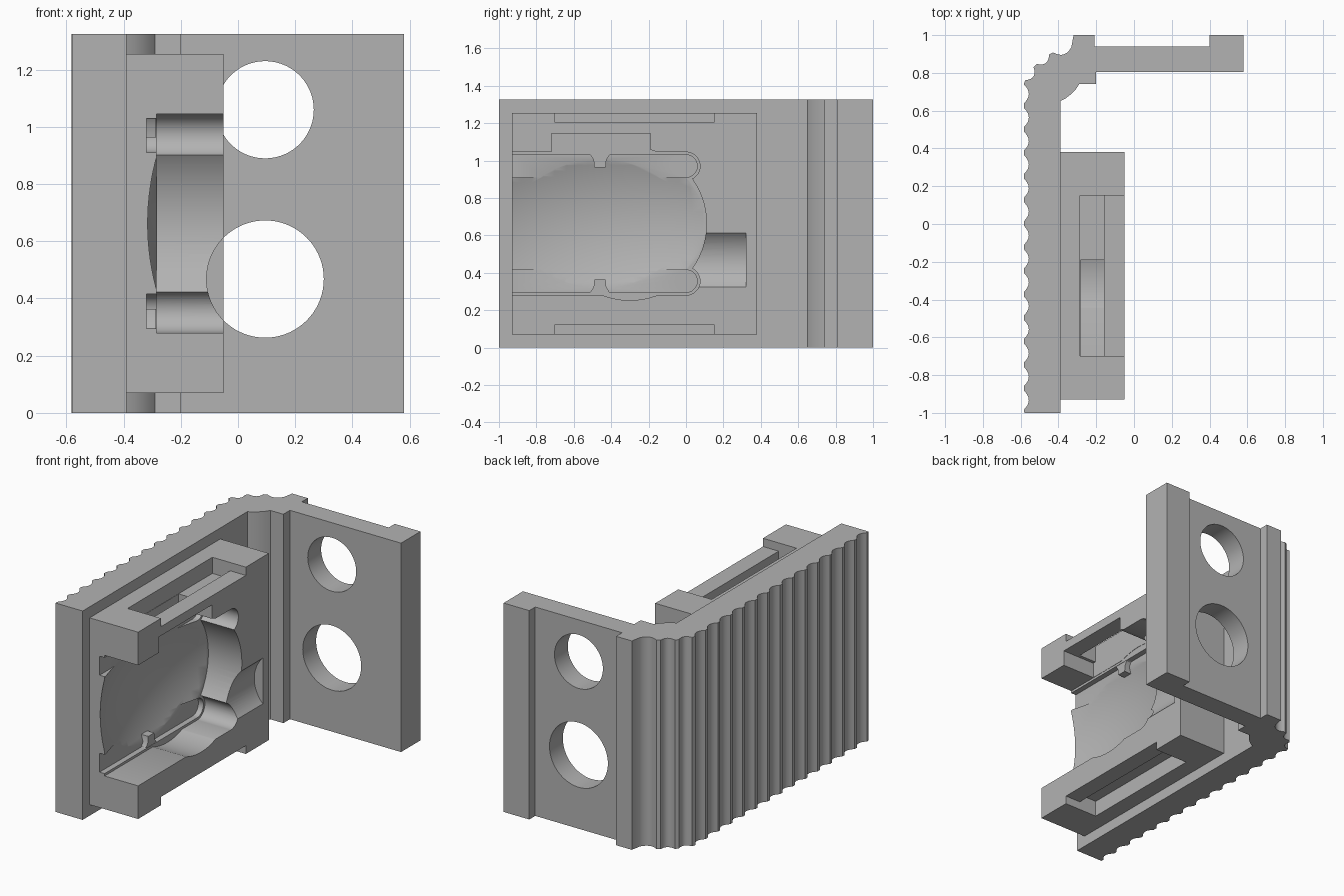
import bpy, bmesh, math
from mathutils import Vector, Matrix

cube = bpy.data.objects.get("Cube")
if cube:
    bpy.data.objects.remove(cube, do_unlink=True)

grey = bpy.data.materials.new("plain grey")
grey.use_nodes = True
COLOUR = (0.45, 0.45, 0.45, 1)
grey.diffuse_color = COLOUR
grey.node_tree.nodes["Principled BSDF"].inputs["Base Color"].default_value = COLOUR
HEIGHT = 1.325


def make(name, bm):
    bmesh.ops.recalc_face_normals(bm, faces=bm.faces)
    mesh = bpy.data.meshes.new(name)
    bm.to_mesh(mesh)
    bm.free()
    mesh.materials.append(grey)
    ob = bpy.data.objects.new(name, mesh)
    bpy.context.collection.objects.link(ob)
    return ob


def box(name, x, y, z):
    bm = bmesh.new()
    bmesh.ops.create_cube(bm, size=1)
    for v in bm.verts:
        v.co = [lo + (c + 0.5) * (hi - lo) for c, (lo, hi) in zip(v.co, (x, y, z))]
    return make(name, bm)


def prism(name, points, offset):
    bm = bmesh.new()
    face = bm.faces.new([bm.verts.new(p) for p in points])
    moved = bmesh.ops.extrude_face_region(bm, geom=[face])["geom"]
    bmesh.ops.translate(bm, vec=offset,
                        verts=[v for v in moved if isinstance(v, bmesh.types.BMVert)])
    return make(name, bm)


def rod(name, axis, centre, radius, length):
    bm = bmesh.new()
    turn = Matrix.Rotation(math.pi / 2, 4, "Y" if axis == "x" else "X")
    bmesh.ops.create_cone(bm, cap_ends=True, segments=72, radius1=radius, radius2=radius,
                          depth=length, matrix=Matrix.Translation(centre) @ turn)
    return make(name, bm)


def boolean(target, tool, operation="DIFFERENCE"):
    mod = target.modifiers.new("cut", "BOOLEAN")
    mod.operation = operation
    mod.solver = "EXACT"
    mod.object = tool
    bpy.context.view_layer.objects.active = target
    bpy.ops.object.modifier_apply(modifier=mod.name)
    bpy.data.objects.remove(tool, do_unlink=True)


# Scalloped outer edge: concave flutes between flat crests
def flutes(crests, depth=0.026, flat=0.012, steps=8):
    pts = []
    for a, b in zip(crests, crests[1:]):
        a, b = Vector(a), Vector(b)
        along = (b - a).normalized()
        inward = Vector((along.y, -along.x))
        a, b = a + along * flat, b - along * flat
        for i in range(steps + 1):
            t = i / steps
            pts.append(a.lerp(b, t) + inward * depth * 4 * t * (1 - t))
    return pts


# Corner bracket, extruded upwards from its plan outline
crests = [(-0.583, -0.995 + 0.1247 * i) for i in range(15)]
crests += [(-0.525, 0.84), (-0.44, 0.905), (-0.32, 0.94)]
plan = [(-0.39, -1), (-0.58, -1)] + [tuple(p) for p in flutes(crests)]
plan += [(-0.32, 1), (-0.21, 1), (-0.21, 0.94), (0.4, 0.94), (0.4, 1), (0.58, 1),
         (0.58, 0.806), (-0.2, 0.806), (-0.2, 0.74), (-0.29, 0.74),
         (-0.31, 0.711), (-0.335, 0.686), (-0.362, 0.665), (-0.39, 0.65)]
bracket = prism("corner_bracket", [(x, y, 0) for x, y in plan], (0, 0, HEIGHT))
for z, r in ((1.06, 0.17), (0.468, 0.205)):
    boolean(bracket, rod("hole", "y", (0.095, 0.85, z), r, 0.5))

# Holder block on the inner side of the long wall
holder = box("holder_block", (-0.42, -0.05), (-0.93, 0.38), (0.07, 1.255))
MID = 0.6625

# Pocket open to the front, with rounded channel ends and a bowed end wall
boolean(holder, box("pocket", (-0.285, 0.2), (-1.1, 0), (0.28, 1.045)))
boolean(holder, rod("bowed_end", "x", (-0.0425, -0.3, MID), 0.41, 0.485))
for side in (-1, 1):
    z = MID + side * 0.3075
    boolean(holder, rod("channel_end", "x", (-0.0425, 0, z), 0.075, 0.485))
    boolean(holder, box("slot", (-0.32, 0), (-1.1, 0), (z - 0.06, z + 0.06)))
    boolean(holder, rod("slot_end", "x", (-0.16, 0, z), 0.06, 0.32))

# Shallow domed floor
bm = bmesh.new()
bmesh.ops.create_uvsphere(bm, u_segments=128, v_segments=96, radius=1,
                          matrix=Matrix.Translation((0.615, -0.46, MID))
                          @ Matrix.Diagonal((1, 1.29, 0.97, 1)))
dome = make("dome", bm)
boolean(dome, box("limit", (-0.45, -0.284), (-1.1, 0.105), (0.295, 1.03)), "INTERSECT")
boolean(holder, dome)

# Stepped recesses in the top and bottom, and the window in the upper wall
for side in (-1, 1):
    def span(a, b):
        return sorted((MID + side * a, MID + side * b))
    boolean(holder, box("recess", (-0.285, 0.1), (-0.7, 0.15), span(0.54, 0.7)))
    boolean(holder, box("groove", (-0.285, -0.16), (-0.7, 0.15), span(0.49, 0.7)))
boolean(holder, box("window", (-0.283, 0.1), (-0.72, -0.19), (1.0, 1.145)))
boolean(holder, box("through_slot", (-0.283, -0.16), (-0.7, -0.19), (1.1, 1.3)))

# Round notch at the back of the pocket, in line with the lower hole
boolean(holder, rod("notch", "y", (0.095, 0.16, 0.468), 0.205, 0.32))

# Small flared stops in the channels
for side, label in ((1, "upper"), (-1, "lower")):
    half = [(0.085, 0.38), (0.05, 0.365), (0.034, 0.34), (0.03, 0.3)]
    outline = half + [(-y, z) for y, z in reversed(half)]
    prism(label + "_stop", [(-0.4, -0.46 + y, MID + side * z) for y, z in outline],
          (0.113, 0, 0))

for ob in bpy.context.collection.objects:
    if ob.type == "MESH" and grey.name in ob.data.materials:
        bpy.ops.object.select_all(action="DESELECT")
        ob.select_set(True)
        bpy.context.view_layer.objects.active = ob
        bpy.ops.object.shade_smooth_by_angle(angle=math.radians(30))
